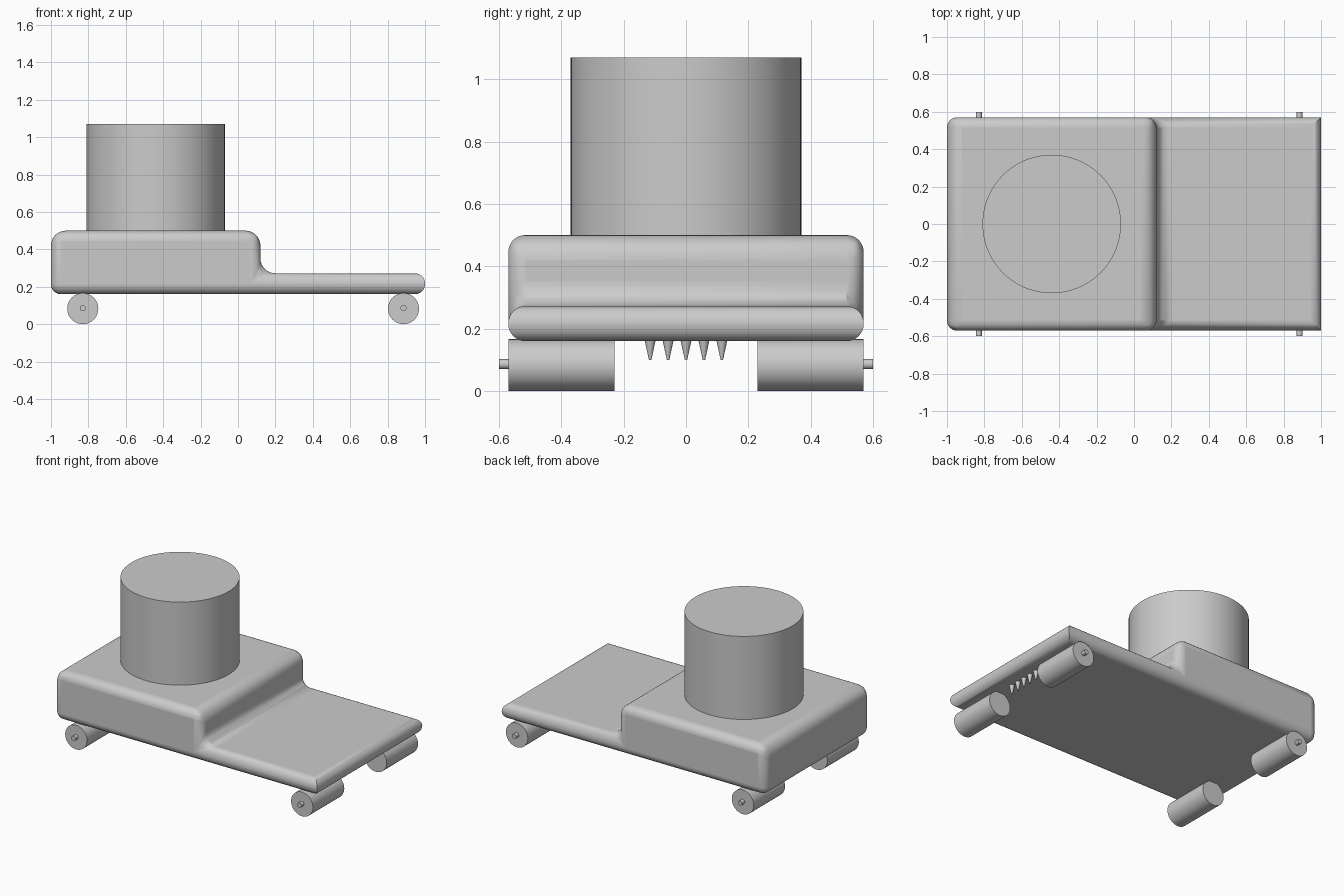
import bpy, bmesh, math
from mathutils import Matrix

cube = bpy.data.objects.get("Cube")
if cube:
    bpy.data.objects.remove(cube, do_unlink=True)

grey = bpy.data.materials.new("plain grey")
grey.use_nodes = True
COLOUR = (0.6, 0.6, 0.6, 1)
grey.diffuse_color = COLOUR
grey.node_tree.nodes["Principled BSDF"].inputs["Base Color"].default_value = COLOUR


def finish(name, bm):
    """Turn a bmesh into a shaded object."""
    bmesh.ops.recalc_face_normals(bm, faces=bm.faces)
    mesh = bpy.data.meshes.new(name)
    bm.to_mesh(mesh)
    bm.free()
    mesh.materials.append(grey)
    obj = bpy.data.objects.new(name, mesh)
    bpy.context.collection.objects.link(obj)
    bpy.ops.object.select_all(action='DESELECT')
    obj.select_set(True)
    bpy.context.view_layer.objects.active = obj
    bpy.ops.object.shade_smooth_by_angle(angle=math.radians(30))
    return obj


def round_bar(name, centre, r_bottom, r_top, length, along_y=False, sides=48):
    bm = bmesh.new()
    turn = Matrix.Rotation(math.pi / 2, 4, 'X') if along_y else Matrix()
    bmesh.ops.create_cone(bm, cap_ends=True, segments=sides, radius1=r_bottom,
                          radius2=r_top, depth=length,
                          matrix=Matrix.Translation(centre) @ turn)
    return finish(name, bm)


# Stepped body: extruded side profile with rounded edges
HALF, BASE, DECK, TOP, STEP = 0.57, 0.16, 0.272, 0.5, 0.12
profile = [(-1, BASE), (1, BASE), (1, DECK), (STEP, DECK), (STEP, TOP), (-1, TOP)]
bm = bmesh.new()
side = bm.faces.new([bm.verts.new((x, -HALF, z)) for x, z in profile])
grown = bmesh.ops.extrude_face_region(bm, geom=[side])
for v in grown["geom"]:
    if isinstance(v, bmesh.types.BMVert):
        v.co.y = HALF
weight = bm.edges.layers.float.new("bevel_weight_edge")
for e in bm.edges:
    a, b = e.verts
    mid = (a.co + b.co) / 2
    across = abs(a.co.y - b.co.y) > 0.1
    upright = abs(a.co.z - b.co.z) > 0.05
    if upright and mid.x > 0.9:
        e[weight] = 0                       # mitred corners of the low end
    elif across and mid.x < 0.9 and mid.z > BASE + 0.01:
        e[weight] = 1                       # wide rounding over the step
    else:
        e[weight] = 0.68
body = finish("body", bm)
bevel = body.modifiers.new("rounding", 'BEVEL')
bevel.width = 0.08
bevel.segments = 8
bevel.limit_method = 'WEIGHT'
bevel.use_clamp_overlap = False
bpy.ops.object.modifier_apply(modifier=bevel.name)
bpy.ops.object.shade_smooth_by_angle(angle=math.radians(30))

# Tall drum on the raised end
round_bar("drum", (-0.44, 0, (TOP + 1.07) / 2 - 0.005), 0.37, 0.37, 0.58, sides=96)

# Four rollers with stub axles
for end, x in (("rear", -0.83), ("front", 0.885)):
    for label, s in (("left", 1), ("right", -1)):
        round_bar(f"{end}_{label}_roller", (x, s * 0.4, 0.083), 0.083, 0.083, 0.34, True)
        round_bar(f"{end}_{label}_axle", (x, s * 0.58, 0.086), 0.016, 0.016, 0.04, True, 24)

# Row of downward spikes between the rollers of the low end
for i in range(5):
    round_bar(f"spike_{i + 1}", (0.885, (i - 2) * 0.0575, 0.132), 0.004, 0.018, 0.064, sides=24)
